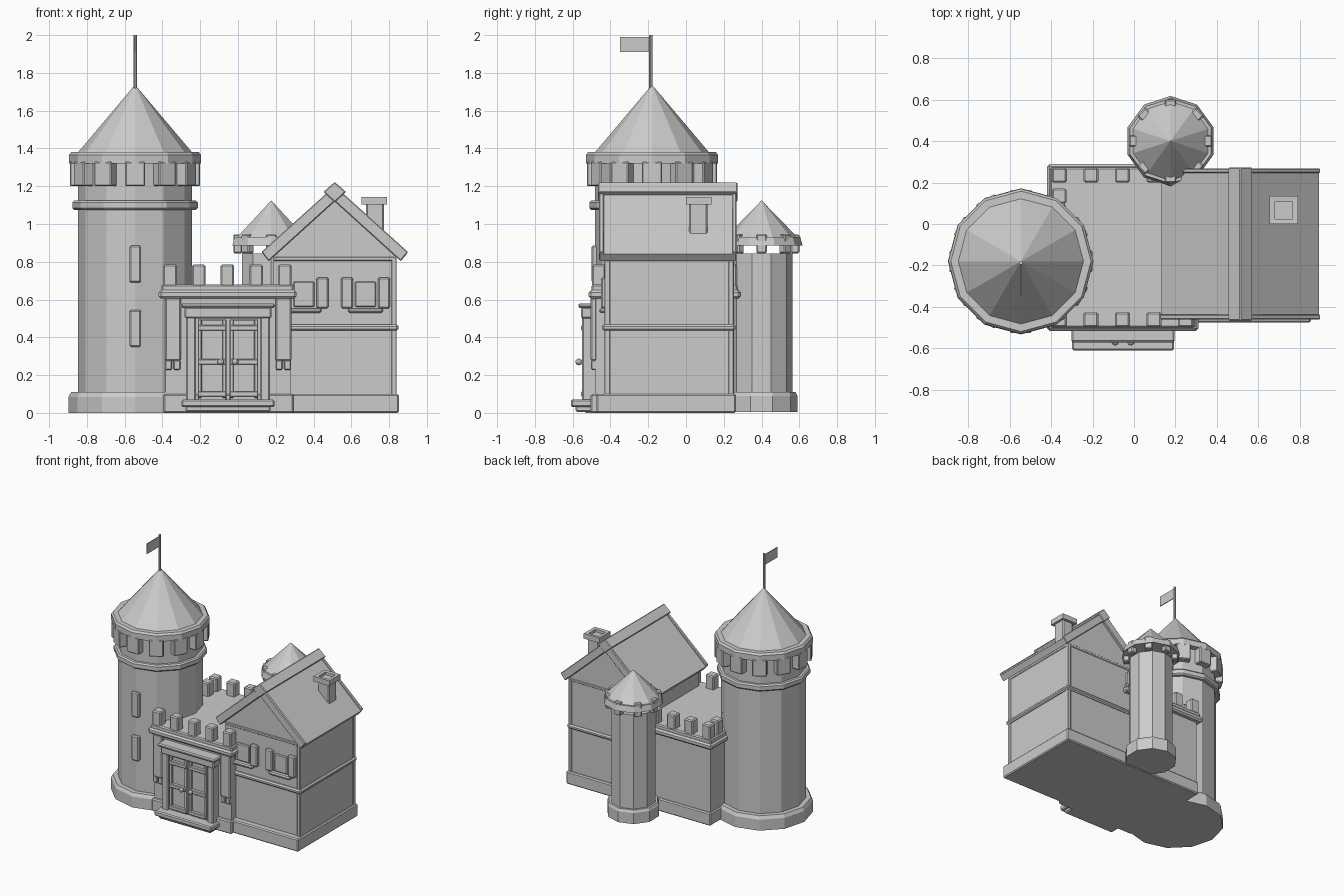
import bpy, bmesh, math
from mathutils import Matrix, Vector

if "Cube" in bpy.data.objects:
    bpy.data.objects.remove(bpy.data.objects["Cube"])

GREY = (0.6, 0.6, 0.6, 1)
stone = bpy.data.materials.new("stone_grey")
stone.use_nodes = True
stone.diffuse_color = GREY
stone.node_tree.nodes["Principled BSDF"].inputs["Base Color"].default_value = GREY


def finish(name, bm, bevel=0):
    bmesh.ops.recalc_face_normals(bm, faces=bm.faces)
    mesh = bpy.data.meshes.new(name)
    bm.to_mesh(mesh)
    bm.free()
    mesh.materials.append(stone)
    ob = bpy.data.objects.new(name, mesh)
    bpy.context.collection.objects.link(ob)
    if bevel:
        mod = ob.modifiers.new("Bevel", "BEVEL")
        mod.width = bevel
        mod.segments = 1
    return ob


def box(name, x, y, z, bevel=0.008, turn=None):
    """Box from three (low, high) ranges, optionally turned."""
    bm = bmesh.new()
    bmesh.ops.create_cube(bm, size=1)
    for v in bm.verts:
        v.co = Vector(sum(r) / 2 + c * (r[1] - r[0]) for r, c in zip((x, y, z), v.co))
    if turn:
        bm.transform(turn)
    return finish(name, bm, bevel)


def lathe(name, centre, sides, profile, start=0):
    """Faceted solid of revolution from (radius, height) points."""
    bm = bmesh.new()
    rings = []
    for r, z in profile:
        ring = []
        for i in range(sides):
            a = start + math.tau * i / sides
            ring.append(bm.verts.new((centre[0] + r * math.cos(a), centre[1] + r * math.sin(a), z)))
        rings.append(ring)
    for low, high in zip(rings, rings[1:]):
        for i in range(sides):
            j = (i + 1) % sides
            bm.faces.new((low[i], low[j], high[j], high[i]))
    bm.faces.new(rings[0])
    bm.faces.new(rings[-1])
    bmesh.ops.remove_doubles(bm, verts=bm.verts, dist=0.0005)
    return finish(name, bm)


def prism(name, outline, y, bevel=0):
    """Outline in x and z, extruded along y."""
    bm = bmesh.new()
    face = bm.faces.new([bm.verts.new((px, y[0], pz)) for px, pz in outline])
    new = bmesh.ops.extrude_face_region(bm, geom=[face])["geom"]
    bmesh.ops.translate(bm, verts=[v for v in new if isinstance(v, bmesh.types.BMVert)],
                        vec=(0, y[1] - y[0], 0))
    return finish(name, bm, bevel)


def radial_blocks(name, centre, count, r, width, z):
    for i in range(count):
        turn = Matrix.Translation((*centre, 0)) @ Matrix.Rotation(math.tau * i / count, 4, "Z")
        box(f"{name}_{i + 1}", r, (-width / 2, width / 2), z, 0.006, turn)


# Big tower
big = (-0.545, -0.18)
lathe("big_tower_base", big, 12, [(0.352, 0), (0.352, 0.085), (0.338, 0.11), (0.29, 0.11)])
lathe("big_tower_body", big, 12, [(0.302, 0.05), (0.302, 1.33)])
lathe("big_tower_band", big, 12, [(0.3, 1.075), (0.322, 1.075), (0.332, 1.085),
                                  (0.332, 1.115), (0.322, 1.125), (0.3, 1.125)])
radial_blocks("big_tower_corbel", big, 12, (0.28, 0.345), 0.105, (1.2, 1.33))
lathe("big_tower_rim", big, 12, [(0.28, 1.32), (0.35, 1.32), (0.35, 1.365), (0.338, 1.38), (0.28, 1.38)])
lathe("big_tower_roof", big, 12, [(0.306, 1.375), (0, 1.737)])
for i, z in enumerate(((0.35, 0.545), (0.69, 0.885))):
    box(f"big_tower_window_{i + 1}", (-0.575, -0.513), (-0.5, -0.44), z)
lathe("flag_pole", (-0.545, -0.187), 8, [(0.009, 1.7), (0.009, 2.0)])
box("flag", (-0.548, -0.542), (-0.35, -0.187), (1.91, 1.99), 0)

# Small tower
small = (0.176, 0.4)
up = math.pi / 2
lathe("small_tower_base", small, 10, [(0.19, 0.005), (0.19, 0.09), (0.18, 0.11), (0.15, 0.11)], up)
lathe("small_tower_body", small, 10, [(0.163, 0.05), (0.163, 0.845)], up)
lathe("small_tower_rim", small, 10, [(0.17, 0.885), (0.217, 0.885), (0.205, 0.93), (0.17, 0.93)], up)
lathe("small_tower_roof", small, 10, [(0.195, 0.925), (0, 1.125)], up)
radial_blocks("small_tower_corbel", small, 8, (0.155, 0.2), 0.055, (0.845, 0.945))

# Gatehouse
box("gatehouse_body", (-0.385, 0.28), (-0.48, 0.25), (0.005, 0.64), 0)
box("gatehouse_base", (-0.395, 0.295), (-0.505, 0.265), (0, 0.1))
box("gatehouse_ledge", (-0.42, 0.31), (-0.515, 0.288), (0.605, 0.65), 0.012)
box("gatehouse_roof", (-0.405, 0.295), (-0.5, 0.272), (0.64, 0.68))
for i in range(5):
    x = -0.36 + 0.152 * i
    for side, y in (("front", (-0.497, -0.425)), ("back", (0.2, 0.27))):
        box(f"{side}_merlon_{i + 1}", (x - 0.036, x + 0.036), y, (0.67, 0.785))
for i in range(2):
    y = 0.135 - 0.15 * i
    box(f"side_merlon_{i + 1}", (-0.396, -0.325), (y - 0.036, y + 0.036), (0.67, 0.785))

# Hanging brackets on both sides of the gate
for side, x in (("right", -0.345), ("left", 0.24)):
    box(f"{side}_bracket", (x - 0.042, x + 0.042), (-0.505, -0.47), (0.275, 0.61))
    for i in (-1, 1):
        box(f"{side}_bracket_foot_{i}", (x + i * 0.022 - 0.018, x + i * 0.022 + 0.018),
            (-0.502, -0.47), (0.228, 0.28), 0.005)

# Gate, doors and step
gx = -0.053
for side in (-1, 1):
    a, b = sorted((gx + side * 0.17, gx + side * 0.222))
    box(f"gate_post_{side}", (a, b), (-0.55, -0.47), (0.02, 0.53))
    a, b = sorted((gx + side * 0.008, gx + side * 0.16))
    box(f"door_{side}", (a, b), (-0.53, -0.47), (0.06, 0.495), 0.005)
    box(f"door_inner_stile_{side}", sorted((gx + side * 0.008, gx + side * 0.03)),
        (-0.545, -0.5), (0.08, 0.495), 0.004)
    box(f"door_outer_stile_{side}", sorted((gx + side * 0.138, gx + side * 0.16)),
        (-0.545, -0.5), (0.08, 0.495), 0.004)
    for i, z in enumerate((0.1, 0.27, 0.45)):
        box(f"door_rail_{side}_{i}", (a, b), (-0.555, -0.5), (z - 0.014, z + 0.014), 0.004)
    bm = bmesh.new()
    bmesh.ops.create_icosphere(bm, subdivisions=2, radius=0.018,
                               matrix=Matrix.Translation((gx + side * 0.038, -0.568, 0.27)))
    finish(f"door_knob_{side}", bm)
box("gate_lintel", (gx - 0.23, gx + 0.23), (-0.555, -0.47), (0.5, 0.56))
box("gate_lintel_cap", (gx - 0.248, gx + 0.248), (-0.57, -0.47), (0.555, 0.58))
box("gate_step_foot", (gx - 0.225, gx + 0.225), (-0.585, -0.47), (0.005, 0.04))
box("gate_step", (gx - 0.246, gx + 0.246), (-0.61, -0.47), (0.03, 0.07))

# House
hx = 0.512
prism("house_walls", [(hx - 0.325, 0.01), (hx + 0.323, 0.01), (hx + 0.323, 0.83),
                      (hx, 1.14), (hx - 0.325, 0.83)], (-0.425, 0.248))
box("house_base", (hx - 0.33, 0.852), (-0.475, 0.265), (0, 0.1))
box("house_band", (hx - 0.325, 0.85), (-0.445, 0.262), (0.435, 0.468), 0.01)
box("gable_beam", (hx - 0.325, hx + 0.327), (-0.432, 0.252), (0.805, 0.826), 0.004)
for i, y in enumerate((-0.42, 0.236)):
    box(f"corner_post_{i + 1}", (hx + 0.3, hx + 0.328), (y - 0.012, y + 0.018), (0.09, 0.82), 0.004)


def chevron(name, lift, y, bevel=0):
    eave = 0.388 if lift else 0.38
    prism(name, [(hx - eave, 0.84 + lift), (hx, 1.19 + lift), (hx + eave, 0.84 + lift),
                 (hx + 0.35, 0.803), (hx, 1.12), (hx - 0.35, 0.803)], y, bevel)


chevron("house_roof", 0, (-0.45, 0.255))
chevron("front_rake", 0.012, (-0.46, -0.435), 0.005)
chevron("back_rake", 0.012, (0.245, 0.268), 0.005)
prism("ridge_cap", [(hx - 0.06, 1.17), (hx, 1.222), (hx + 0.06, 1.17), (hx, 1.115)],
      (-0.465, 0.272), 0.005)

# House windows with shutters and sills
for i in (-1, 1):
    x = hx + i * 0.163
    box(f"window_{i}", (x - 0.055, x + 0.055), (-0.44, -0.41), (0.56, 0.695), 0.006)
    box(f"window_sill_{i}", (x - 0.093, x + 0.093), (-0.46, -0.41), (0.53, 0.553))
    for j in (-1, 1):
        sx = x + j * 0.098
        box(f"shutter_{i}_{j}", (sx - 0.031, sx + 0.031), (-0.45, -0.41), (0.552, 0.718))

# Chimney with a hollow cap
box("chimney_shaft", (0.677, 0.773), (0.017, 0.115), (0.9, 1.115))
cap = bmesh.new()
bmesh.ops.create_cube(cap, size=1)
bmesh.ops.transform(cap, verts=cap.verts, matrix=Matrix.Translation((0.722, 0.067, 1.122))
                    @ Matrix.Diagonal((0.136, 0.136, 0.04, 1)))
cap.faces.ensure_lookup_table()
top = max(cap.faces, key=lambda f: f.calc_center_median().z)
bmesh.ops.inset_individual(cap, faces=[top], thickness=0.036)
bmesh.ops.translate(cap, verts=top.verts, vec=(0, 0, -0.002))
bmesh.ops.inset_individual(cap, faces=[top], thickness=0.001)
bmesh.ops.translate(cap, verts=top.verts, vec=(0, 0, -0.02))
finish("chimney_cap", cap)
